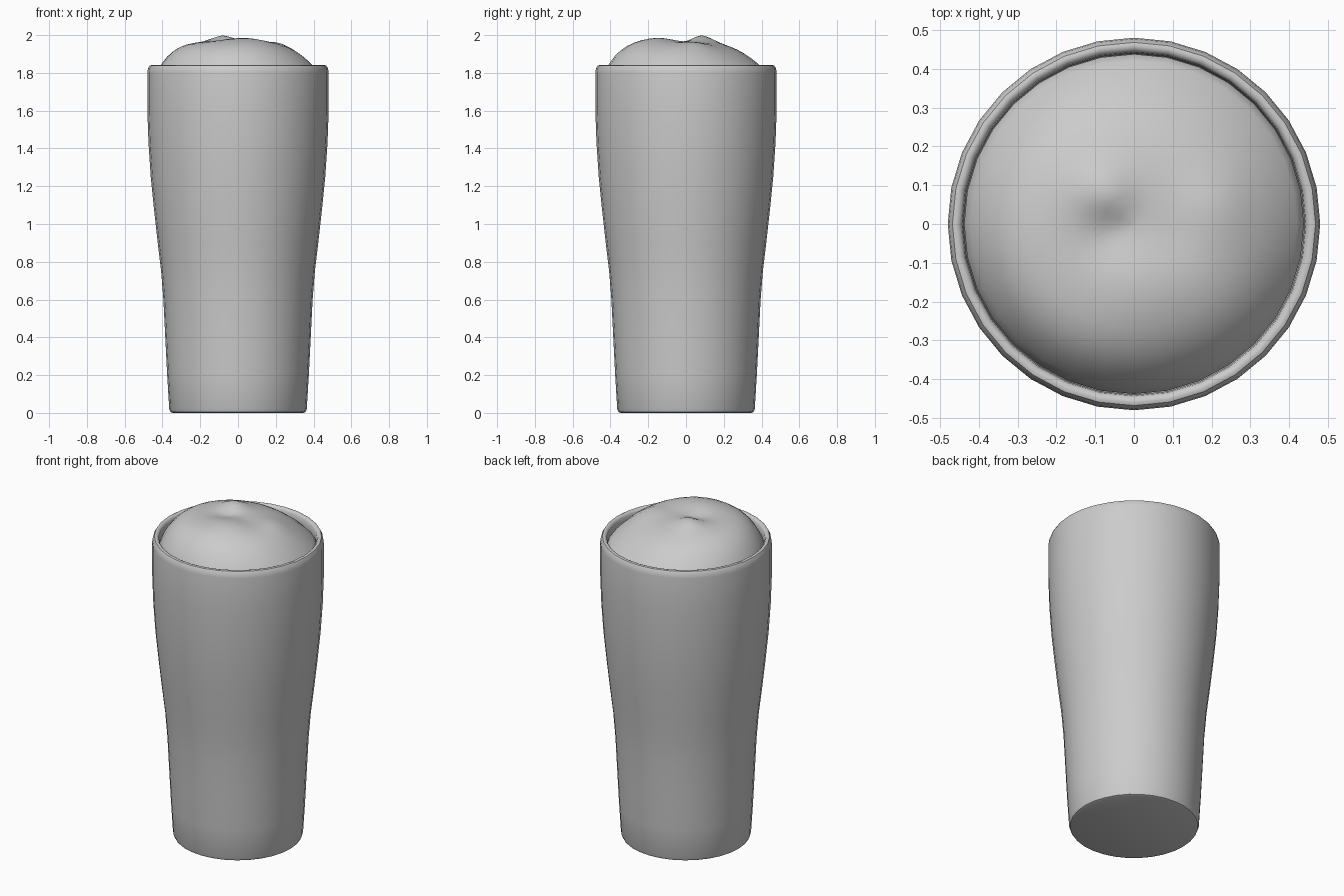
import bpy, bmesh, math

if "Cube" in bpy.data.objects:
    bpy.data.objects.remove(bpy.data.objects["Cube"])

SEG = 32


def finish(name, bm, angle=40):
    bmesh.ops.recalc_face_normals(bm, faces=bm.faces[:])
    mesh = bpy.data.meshes.new(name)
    bm.to_mesh(mesh)
    bm.free()
    obj = bpy.data.objects.new(name, mesh)
    bpy.context.collection.objects.link(obj)
    bpy.ops.object.select_all(action='DESELECT')
    obj.select_set(True)
    bpy.context.view_layer.objects.active = obj
    bpy.ops.object.shade_smooth_by_angle(angle=math.radians(angle))
    return obj


def rings(profile_count, point, cap_start=True, cap_end=True):
    """Stack rings of vertices from point(ring, angle) and skin them."""
    bm = bmesh.new()
    loops = [[bm.verts.new(point(i, 2 * math.pi * k / SEG)) for k in range(SEG)]
             for i in range(profile_count)]
    for a, b in zip(loops, loops[1:]):
        for k in range(SEG):
            n = (k + 1) % SEG
            bm.faces.new((a[k], a[n], b[n], b[k]))
    if cap_start:
        bm.faces.new(loops[0])
    if cap_end:
        bm.faces.new(loops[-1])
    return bm


def lathe(name, profile):
    def point(i, a):
        r, z = profile[i]
        return (r * math.cos(a), r * math.sin(a), z)
    return finish(name, rings(len(profile), point))


# Glass: outer wall, rounded rim, inner wall and thick base
outer = [(0.345, 0), (0.358, 0.005), (0.364, 0.02), (0.375, 0.2), (0.385, 0.4),
         (0.395, 0.6), (0.407, 0.75), (0.425, 0.9), (0.445, 1.08), (0.462, 1.25),
         (0.474, 1.43), (0.48, 1.6), (0.48, 1.8), (0.477, 1.822), (0.468, 1.838)]
inner = [(0.46, 1.841), (0.45, 1.838), (0.443, 1.828), (0.44, 1.8), (0.44, 1.6),
         (0.422, 1.25), (0.385, 0.9), (0.355, 0.6), (0.335, 0.2), (0.325, 0.1)]
lathe("glass", outer + inner)

# Drink filling the glass up to the foam
lathe("drink", [(r - 0.003, z) for r, z in inner[:3:-1]] + [(0.437, 1.76)])

# Foam: lopsided dome with soft lumps (x, y, height, spread)
LUMPS = [(-0.08, 0.08, 0.036, 0.055), (0.03, -0.15, 0.022, 0.10),
         (0.22, 0.05, 0.016, 0.06), (-0.06, -0.02, -0.018, 0.05),
         (0.10, -0.03, -0.008, 0.06)]
RADII = [0.02, 0.1, 0.18, 0.27, 0.36, 0.45, 0.54, 0.63, 0.71, 0.79, 0.86,
         0.92, 0.96, 1.0]


def foam_point(i, a):
    if i == len(RADII):
        return (0.437 * math.cos(a), 0.437 * math.sin(a), 1.76)
    t = RADII[i]
    x, y = 0.438 * t * math.cos(a), 0.438 * t * math.sin(a)
    power = 4.2 - 1.3 * math.sin(a) - 0.9 * math.cos(a)
    z = 1.79 + 0.175 * (1 - t ** power)
    for lx, ly, h, s in LUMPS:
        z += h * math.exp(-((x - lx) ** 2 + (y - ly) ** 2) / (2 * s * s)) * (1 - t ** 4)
    return (x, y, z)


finish("foam", rings(len(RADII) + 1, foam_point), 60)
